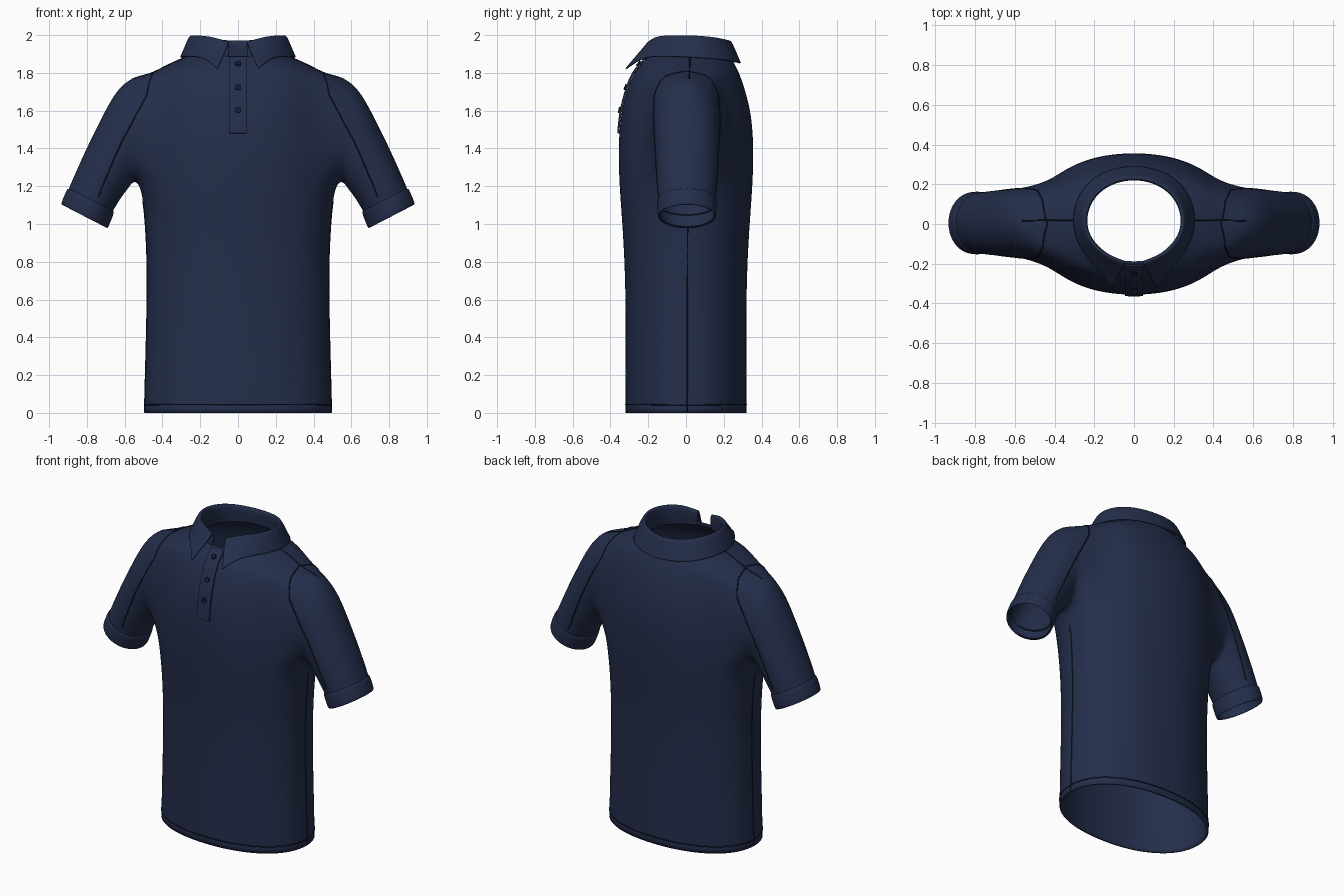
import bpy
from math import sin, cos, pi, radians
from mathutils import Vector
from mathutils.bvhtree import BVHTree

cube = bpy.data.objects.get("Cube")
if cube:
    bpy.data.objects.remove(cube, do_unlink=True)


def material(name, rgb):
    m = bpy.data.materials.new(name)
    m.use_nodes = True
    m.diffuse_color = (*rgb, 1)
    bsdf = m.node_tree.nodes["Principled BSDF"]
    bsdf.inputs["Base Color"].default_value = (*rgb, 1)
    bsdf.inputs["Roughness"].default_value = 0.8
    return m


navy = material("navy fabric", (0.018, 0.028, 0.072))
dark = material("dark navy thread", (0.007, 0.01, 0.025))


def link(name, data, mat):
    ob = bpy.data.objects.new(name, data)
    bpy.context.collection.objects.link(ob)
    data.materials.append(mat)
    return ob


def make(name, verts, faces, mat, mirror=True, levels=3, thick=0.01, offset=-1.0, smooth=True):
    me = bpy.data.meshes.new(name)
    me.from_pydata(verts, [], faces)
    me.polygons.foreach_set("use_smooth", [smooth] * len(faces))
    ob = link(name, me, mat)
    if mirror:
        mod = ob.modifiers.new("Mirror", 'MIRROR')
        mod.use_clip = True
    if levels:
        mod = ob.modifiers.new("Subdivision", 'SUBSURF')
        mod.levels = mod.render_levels = levels
        mod.boundary_smooth = 'PRESERVE_CORNERS'
    mod = ob.modifiers.new("Thickness", 'SOLIDIFY')
    mod.thickness, mod.offset = thick, offset
    return ob


def strip(a, b, closed=False):
    """Quads joining two rows of vertex indices."""
    n = len(a)
    return [(a[i], a[(i + 1) % n], b[(i + 1) % n], b[i]) for i in range(n if closed else n - 1)]


def tube_ring(outer, inner, depth, n=14, grow=1.033):
    """Closed ring through an outer and an inner point in the xz plane."""
    o, i = Vector((outer[0], 0, outer[1])), Vector((inner[0], 0, inner[1]))
    mid, half = (o + i) / 2, (o - i) / 2 * grow
    return [mid + half * cos(2 * pi * k / n) + Vector((0, 0.005 - depth * grow * sin(2 * pi * k / n), 0))
            for k in range(n)]


# Torso half: height, half width, half depth, centre y
torso = [(0, .495, .32, 0), (.2, .49, .32, 0), (.45, .483, .318, 0), (.75, .478, .322, 0),
         (1.0, .488, .336, 0), (1.2, .51, .352, 0), (1.4, .50, .358, 0), (1.6, .48, .346, 0),
         (1.79, .465, .287, 0), (1.84, .38, .25, .01), (1.89, .262, .215, .02)]
COLS = 11
verts, faces = [], []
for z, a, b, cy in torso:
    for j in range(COLS):
        t = radians(-90 + 18 * j)
        x = a * abs(cos(t)) ** 0.92 * 1.016
        y = b * abs(sin(t)) ** 0.92 * 1.016 * (1 if t > 0 else -1)
        verts.append((x if 0 < j < COLS - 1 else 0, cy + y, z))


def vid(r, j):
    return r * COLS + j


LOW, HIGH, FRONT, BACK = 5, 8, 3, 7
for r in range(len(torso) - 1):
    row = strip([vid(r, j) for j in range(COLS)], [vid(r + 1, j) for j in range(COLS)])
    faces += [f for j, f in enumerate(row) if not (LOW <= r < HIGH and FRONT <= j < BACK)]

# Sleeve grown out of the armhole
loop = [vid(HIGH, j) for j in (5, 4, 3)] + [vid(r, FRONT) for r in (7, 6)]
loop += [vid(LOW, j) for j in range(FRONT, BACK + 1)] + [vid(r, BACK) for r in (6, 7)]
loop += [vid(HIGH, j) for j in (7, 6)]
sleeve = [((.575, 1.775), (.55, 1.235), .175), ((.655, 1.69), (.58, 1.19), .17),
          ((.72, 1.565), (.605, 1.16), .166), ((.81, 1.385), (.632, 1.12), .161),
          ((.895, 1.19), (.662, 1.07), .152), ((.91, 1.15), (.675, 1.045), .15)]
for spec in sleeve:
    start = len(verts)
    verts += tube_ring(*spec)
    ring = list(range(start, start + 14))
    faces += strip(loop, ring, True)
    loop = ring
shirt = make("shirt_body", verts, faces, navy)

# Turned sleeve cuffs
cuff = [((.892, 1.187), (.664, 1.07), .15), ((.904, 1.187), (.655, 1.066), .158),
        ((.92, 1.15), (.667, 1.03), .158), ((.937, 1.108), (.688, .98), .156),
        ((.932, 1.102), (.692, .978), .15)]
verts, faces = [], []
for i, spec in enumerate(cuff):
    verts += tube_ring(*spec)
    if i:
        faces += strip(list(range(14 * i - 14, 14 * i)), list(range(14 * i, 14 * i + 14)), True)
make("sleeve_cuffs", verts, faces, navy, levels=2)

# Folded collar half: angle from the front, crest height, lower edge point
collar = [(.19, 1.965, (.11, -.32, 1.825)), (.6, 1.995, (.18, -.235, 1.888)),
          (1.1, 2.0, (.28, -.12, 1.89)), (1.57, 2.0, (.32, .02, 1.885)),
          (2.1, 1.993, (.275, .17, 1.875)), (2.6, 1.978, (.167, .268, 1.86)),
          (pi, 1.968, (0, .302, 1.85))]


def oval(f, rx, ry, z):
    return Vector((rx * sin(f) if f < 3.1 else 0, .02 - ry * cos(f), z))


rows = [[], [], [], [], [], []]
for f, top, low in collar:
    crease = oval(f, .275, .238, top - .015)
    low = Vector(low)
    for row, p in zip(rows, (oval(f, .256, .214, 1.87), oval(f, .246, .21, 1.92),
                             oval(f, .243, .208, top - .012), oval(f, .258, .222, top + .006),
                             crease, low)):
        row.append(p)
rows.insert(5, [c.lerp(l, .5) for c, l in zip(rows[4], rows[5])])
n = len(collar)
verts = [p for row in rows for p in row]
faces = []
for r in range(len(rows) - 1):
    faces += [f[::-1] for f in strip(list(range(r * n, r * n + n)), list(range(r * n + n, r * n + 2 * n)))]
make("collar", verts, faces, navy, thick=0.008)

# Surface lookup for the fitted details
bpy.context.view_layer.update()
surface = BVHTree.FromObject(shirt, bpy.context.evaluated_depsgraph_get())


def front_hit(x, z):
    p, normal, _, _ = surface.ray_cast(Vector((x, -1, z)), Vector((0, 1, 0)))
    return p, normal


# Button placket
W, H = 5, 21
verts = []
for k in range(H):
    for i in range(W):
        p, _ = front_hit(.045 * (2 * i / (W - 1) - 1), 1.48 + .4 * k / (H - 1))
        verts.append(p + Vector((0, -.002, 0)))
faces = []
for k in range(H - 1):
    faces += strip(list(range(k * W, k * W + W)), list(range(k * W + W, k * W + 2 * W)))
make("placket", verts, faces, navy, mirror=False, levels=0, thick=.01, offset=1.0, smooth=False)

# Buttons
for k, z in enumerate((1.84, 1.72, 1.6)):
    p, normal = front_hit(0, z)
    bpy.ops.mesh.primitive_cylinder_add(vertices=20, radius=.016, depth=.012, location=p + normal * .014)
    button = bpy.context.object
    button.name = f"button_{k + 1}"
    button.rotation_euler = normal.to_track_quat('Z', 'Y').to_euler()
    button.data.materials.append(dark)


# Stitched seams laid on the cloth
def seam(name, path, closed=False, steps=8):
    path = [Vector(p) for p in path]
    pts = [a.lerp(b, s / steps) for a, b in zip(path, path[1:]) for s in range(steps)]
    if not closed:
        pts.append(path[-1])
    pts = [surface.find_nearest(p)[0] for p in pts]
    cu = bpy.data.curves.new(name, 'CURVE')
    cu.dimensions = '3D'
    cu.bevel_depth, cu.bevel_resolution = .0035, 1
    sp = cu.splines.new('POLY')
    sp.points.add(len(pts) - 1)
    for q, p in zip(sp.points, pts):
        q.co = (*p, 1)
    sp.use_cyclic_u = closed
    link(name, cu, dark)


arch = [(.72, -.25, 1.13), (.64, -.25, 1.38), (.58, -.25, 1.55), (.51, -.23, 1.7),
        (.475, -.13, 1.81), (.46, 0, 1.86)]
arch += [(x, -y, z) for x, y, z in arch[-2::-1]]
for side, s in (("left", 1), ("right", -1)):
    seam(f"{side}_sleeve_seam", [(s * x, y, z) for x, y, z in arch])
    seam(f"{side}_side_seam", [(s * .6, .01, .005), (s * .6, .01, .6), (s * .53, .01, 1.12)])
    seam(f"{side}_shoulder_seam", [(s * .3, .02, 1.92), (s * .45, .02, 1.86), (s * .58, .02, 1.8)])
seam("hem_seam", [(.6 * cos(pi * k / 24), .45 * sin(pi * k / 24), .045) for k in range(49)], True, 2)
